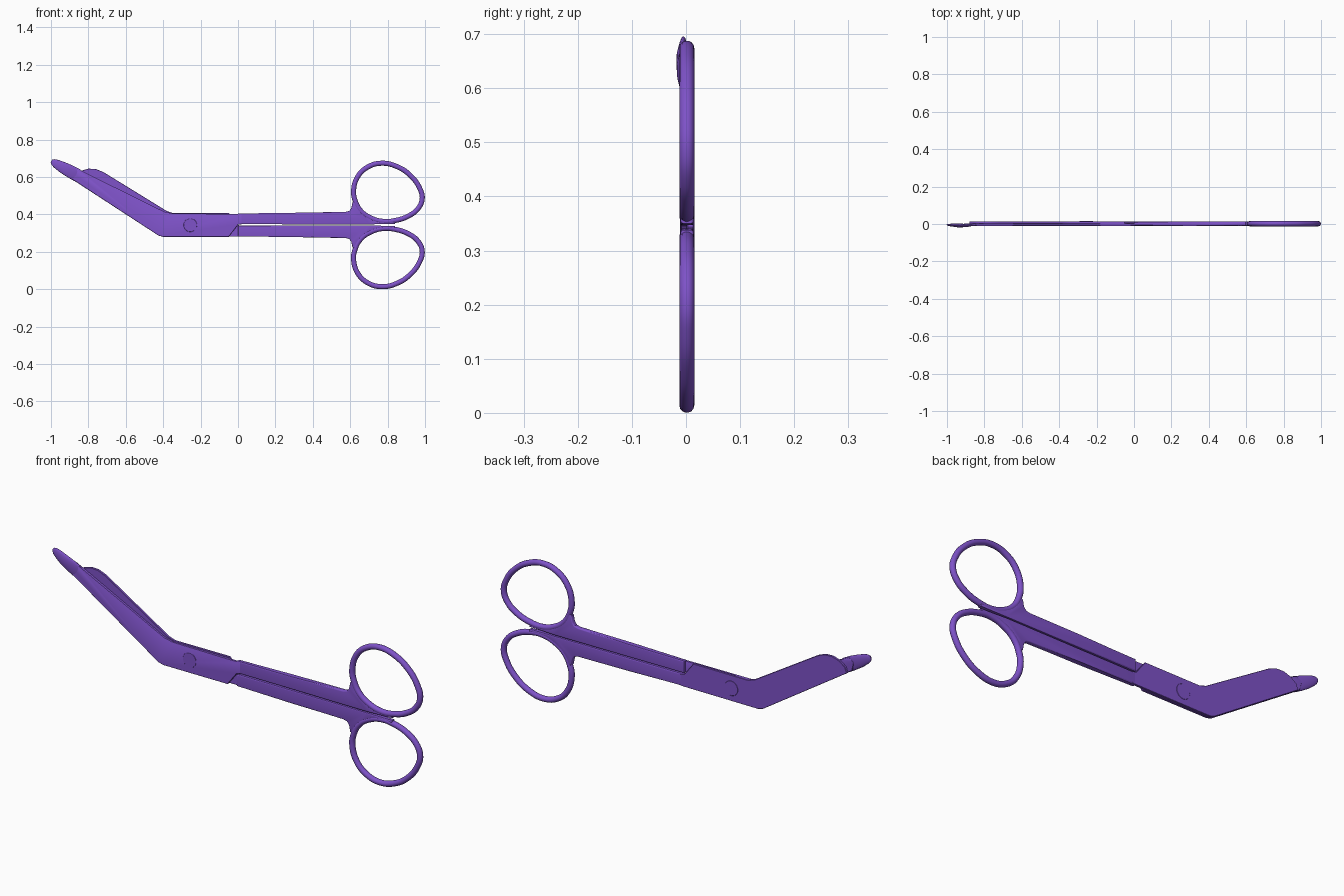
import bpy, bmesh, math

if "Cube" in bpy.data.objects:
    bpy.data.objects.remove(bpy.data.objects["Cube"])

MID = 0.344   # height of the slit between the two handles
YC = 0.0015   # middle of the handle thickness

purple = bpy.data.materials.new("purple")
purple.diffuse_color = (0.21, 0.085, 0.58, 1)
purple.use_nodes = True
purple.node_tree.nodes["Principled BSDF"].inputs["Base Color"].default_value = purple.diffuse_color


def finish(name, bm, angle=35):
    bmesh.ops.recalc_face_normals(bm, faces=bm.faces)
    me = bpy.data.meshes.new(name)
    bm.to_mesh(me)
    bm.free()
    ob = bpy.data.objects.new(name, me)
    bpy.context.collection.objects.link(ob)
    me.materials.append(purple)
    bpy.ops.object.select_all(action='DESELECT')
    ob.select_set(True)
    bpy.context.view_layer.objects.active = ob
    bpy.ops.object.shade_smooth_by_angle(angle=math.radians(angle))
    return ob


def plate(name, pts, y0, y1, bevel, segments):
    """Extrude an x/z outline from y0 to y1 and round its rims."""
    bm = bmesh.new()
    face = bm.faces.new([bm.verts.new((x, y0, z)) for x, z in pts])
    ext = bmesh.ops.extrude_face_region(bm, geom=[face])
    for v in ext["geom"]:
        if isinstance(v, bmesh.types.BMVert):
            v.co.y = y1
    rims = [e for e in bm.edges
            if abs(e.verts[0].co.y - e.verts[1].co.y) < 1e-6]
    bmesh.ops.bevel(bm, geom=rims, offset=bevel, segments=segments,
                    profile=0.5, affect='EDGES', clamp_overlap=True)
    return finish(name, bm)


def flip(pts):
    return [(x, 2 * MID - z) for x, z in pts]


# long front blade, running into the upper handle
plate("front_blade", [
    (-0.90, 0.597), (-0.425, 0.287), (-0.40, 0.28), (-0.05, 0.28),
    (0.0, 0.345), (0.02, 0.348), (0.02, 0.403), (-0.05, 0.403),
    (-0.35, 0.405), (-0.395, 0.415), (-0.84, 0.635), (-0.88, 0.655),
    (-0.91, 0.64)], -0.010, 0.002, 0.0015, 1)

# short back blade with a rounded nose, running into the lower handle
plate("back_blade", [
    (-0.88, 0.583), (-0.425, 0.287), (-0.40, 0.28), (0.02, 0.282),
    (0.02, 0.34), (0.0, 0.343), (-0.05, 0.408), (-0.345, 0.407),
    (-0.38, 0.418), (-0.72, 0.627), (-0.76, 0.643), (-0.80, 0.645),
    (-0.84, 0.633), (-0.87, 0.61)], 0.002, 0.014, 0.0015, 1)

# blunt safety tip, lofted from oval sections
stations = [(-0.86, 0.61, 0.035, -0.006, 0.003),
            (-0.90, 0.632, 0.034, -0.008, 0.009),
            (-0.94, 0.653, 0.030, -0.008, 0.010),
            (-0.97, 0.670, 0.024, -0.006, 0.008),
            (-0.988, 0.680, 0.018, -0.005, 0.006),
            (-0.998, 0.686, 0.008, -0.004, 0.003)]
bm = bmesh.new()
N = 24
rings = []
for x, z, w, yc, h in stations:
    ring = []
    for i in range(N):
        a = 2 * math.pi * i / N
        ring.append(bm.verts.new((x + 0.5 * w * math.cos(a),
                                  yc + h * math.sin(a),
                                  z + 0.866 * w * math.cos(a))))
    rings.append(ring)
for r0, r1 in zip(rings, rings[1:]):
    for i in range(N):
        j = (i + 1) % N
        bm.faces.new((r0[i], r0[j], r1[j], r1[i]))
bm.faces.new(rings[0])
bm.faces.new(rings[-1])
finish("safety_tip", bm, 60)

# handles and finger loops, the lower ones mirrored from the upper
handle = [(0.0, 0.348), (0.0, 0.405), (0.30, 0.409), (0.575, 0.414),
          (0.595, 0.419), (0.606, 0.434), (0.612, 0.465), (0.628, 0.472),
          (0.655, 0.421), (0.711, 0.381), (0.778, 0.363), (0.84, 0.362),
          (0.84, 0.350), (0.70, 0.347)]
loop = [(0.618, 0.528), (0.642, 0.605), (0.693, 0.653), (0.767, 0.674),
        (0.85, 0.656), (0.922, 0.608), (0.971, 0.541), (0.985, 0.485),
        (0.963, 0.432), (0.912, 0.392), (0.842, 0.368), (0.778, 0.363),
        (0.711, 0.381), (0.655, 0.421), (0.626, 0.475)]


def finger_loop(name, pts):
    cu = bpy.data.curves.new(name, 'CURVE')
    cu.dimensions = '3D'
    cu.bevel_depth = 0.0138
    cu.bevel_resolution = 5
    cu.resolution_u = 8
    sp = cu.splines.new('BEZIER')
    sp.bezier_points.add(len(pts) - 1)
    for p, (x, z) in zip(sp.bezier_points, pts):
        p.co = (x, YC, z)
        p.handle_left_type = p.handle_right_type = 'AUTO'
    sp.use_cyclic_u = True
    cu.materials.append(purple)
    bpy.context.collection.objects.link(bpy.data.objects.new(name, cu))


for side, f in (("upper", list), ("lower", flip)):
    plate(side + "_handle", f(handle), YC - 0.0115, YC + 0.0125, 0.005, 3)
    finger_loop(side + "_finger_loop", f(loop))

# pivot screw, just proud of both blades
pivot = [(-0.255 + 0.036 * math.cos(2 * math.pi * i / 32),
          0.343 + 0.036 * math.sin(2 * math.pi * i / 32)) for i in range(32)]
plate("pivot_screw", pivot, -0.0115, 0.0155, 0.001, 1)
